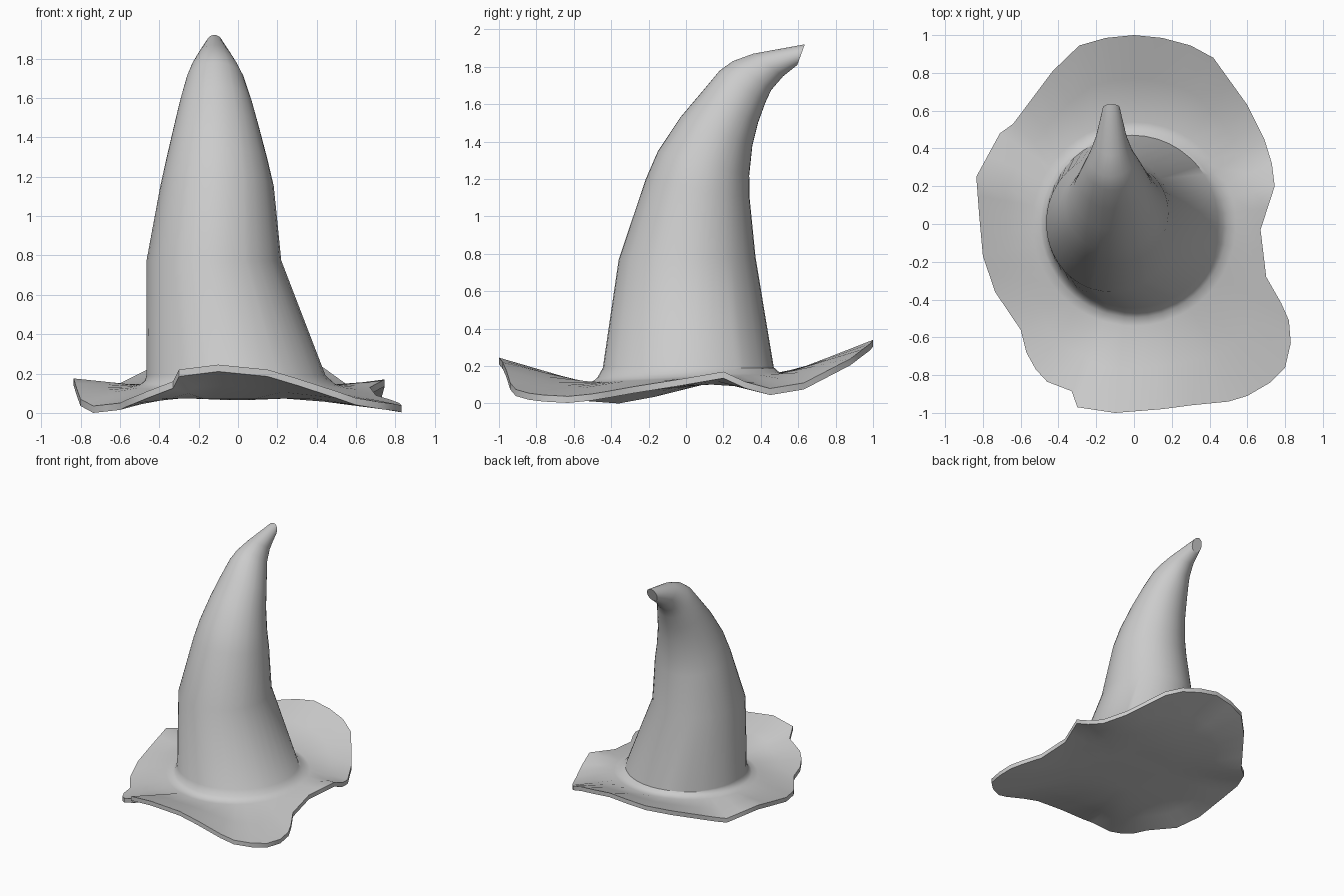
import bpy, bmesh
from math import atan2, cos, sin, pi
from mathutils import Vector

if "Cube" in bpy.data.objects:
    bpy.data.objects.remove(bpy.data.objects["Cube"])

# Wavy brim outline, counterclockwise: x, y, top height
RIM = [
    (.745, .20, .17), (.73, .32, .115), (.69, .45, .08), (.60, .63, .11),
    (.42, .88, .24), (.30, .945, .29), (.15, .985, .32), (0, 1, .34),
    (-.15, .985, .32), (-.29, .945, .29), (-.43, .81, .235), (-.64, .53, .13),
    (-.71, .48, .12), (-.835, .25, .175), (-.82, .05, .125), (-.80, -.17, .07),
    (-.735, -.36, .035), (-.60, -.56, .05), (-.57, -.68, .065), (-.52, -.77, .085),
    (-.46, -.835, .11), (-.33, -.885, .16), (-.30, -.97, .22), (-.10, -1, .245),
    (.15, -.98, .22), (.30, -.96, .175), (.50, -.94, .11), (.60, -.91, .075),
    (.72, -.84, .055), (.80, -.76, .045), (.83, -.63, .038), (.82, -.51, .05),
    (.78, -.42, .065), (.70, -.28, .09), (.67, -.03, .13)]

# Crown sections: front y, front z, back y, back z, left x, right x
CROWN = [
    (-.445, .19, .47, .19, -.465, .445),
    (-.36, .77, .372, .78, -.465, .22),
    (-.215, 1.20, .34, 1.10, -.395, .182),
    (-.15, 1.35, .338, 1.22, -.365, .15),
    (-.03, 1.53, .355, 1.38, -.325, .105),
    (.08, 1.66, .385, 1.50, -.295, .07),
    (.18, 1.78, .425, 1.61, -.262, .03),
    (.25, 1.83, .455, 1.675, -.238, .0),
    (.36, 1.87, .52, 1.75, -.205, -.035),
    (.635, 1.92, .595, 1.81, -.165, -.075)]
THICK = .035


def angle(p):
    return atan2(p.y, p.x)


# Split the wide steps of the outline so the crown stays round
rim = []
for i, p in enumerate(RIM):
    a, b = Vector(p), Vector(RIM[(i + 1) % len(RIM)])
    gap = (angle(b) - angle(a)) % (2 * pi)
    n = max(1, round(gap / .15))
    rim += [a.lerp(b, k / n) for k in range(n)]
angles = [angle(p) for p in rim]


def base_ring(r, dz):
    """Circle following the tilted foot of the crown."""
    return [Vector((r * cos(t), r * sin(t), .135 + .025 * sin(t) + dz)) for t in angles]


def crown_ring(yf, zf, yb, zb, xl, xr):
    """Tilted oval spanned by its front, back, left and right points."""
    return [Vector(((xl + xr) / 2 + (xr - xl) / 2 * cos(t),
                    (yf + yb) / 2 + (yb - yf) / 2 * sin(t),
                    (zf + zb) / 2 + (zb - zf) / 2 * sin(t))) for t in angles]


def blend(a, b, f):
    return [p.lerp(q, f) for p, q in zip(a, b)]


# Ring stack: underside, rim edge, brim top, fillet, crown
lower_rim = [p - Vector((0, 0, THICK)) for p in rim]
under, foot = base_ring(.5, -.04), base_ring(.54, 0)
rings = [base_ring(.25, -.045), under, blend(under, lower_rim, .5), lower_rim,
         rim, blend(rim, foot, .5), foot, base_ring(.495, .01), base_ring(.473, .03)]
rings += [crown_ring(*c) for c in CROWN]

bm = bmesh.new()
loops = [[bm.verts.new(p) for p in ring] for ring in rings]
n = len(rim)
for a, b in zip(loops, loops[1:]):
    for i in range(n):
        j = (i + 1) % n
        bm.faces.new((a[i], a[j], b[j], b[i]))
# Underside centre and flat tip
bm.faces.new(loops[0][::-1])
bm.faces.new(loops[-1])
bmesh.ops.recalc_face_normals(bm, faces=bm.faces)

mesh = bpy.data.meshes.new("pointed_hat")
bm.to_mesh(mesh)
bm.free()
hat = bpy.data.objects.new("pointed_hat", mesh)
bpy.context.collection.objects.link(hat)
bpy.context.view_layer.objects.active = hat
hat.select_set(True)
bpy.ops.object.shade_smooth_by_angle(angle=.7)
